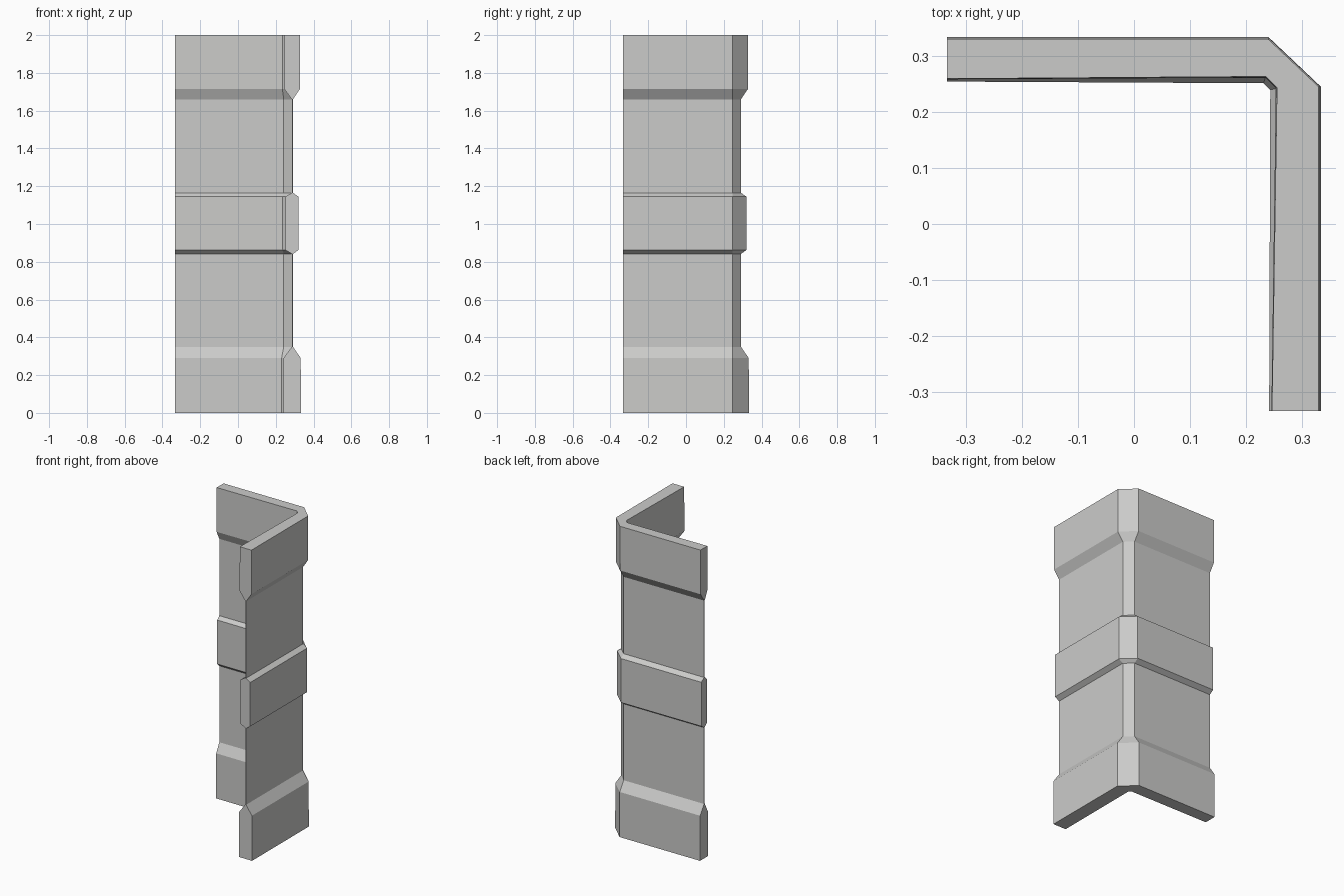
import bpy
import bmesh

if "Cube" in bpy.data.objects:
    bpy.data.objects.remove(bpy.data.objects["Cube"])

END = -0.333    # free ends of both arms
BEND = 0.245    # where the outer corner chamfer starts

# Levels: height, outer face, inner face at the bend, inner face at the free end
LEVELS = [
    (0.00, 0.333, 0.243, 0.241),   # base block
    (0.29, 0.332, 0.243, 0.241),
    (0.35, 0.291, 0.285, 0.285),   # lower thin panel
    (0.842, 0.291, 0.285, 0.285),
    (0.862, 0.320, 0.252, 0.251),  # middle band
    (1.145, 0.320, 0.252, 0.251),
    (1.165, 0.291, 0.285, 0.285),  # upper thin panel
    (1.66, 0.291, 0.285, 0.285),
    (1.715, 0.328, 0.253, 0.245),  # top block
    (2.00, 0.329, 0.255, 0.246),
]


def section(z, outer, inner_bend, inner_end):
    """L-shaped outline with a chamfered corner."""
    c = min(0.235, inner_bend - 0.012) if inner_bend < 0.27 else BEND - 0.003
    return [
        (END, outer, z), (BEND - 0.005, outer, z),
        (outer, BEND, z), (outer, END, z),
        (inner_end, END, z), (inner_bend, c + 0.008, z),
        (c, inner_bend + 0.008 if inner_bend < 0.27 else inner_bend, z),
        (END, inner_end + 0.013 if inner_bend < 0.27 else inner_end, z),
    ]


# Corner cladding: loft the L outline through all levels
bm = bmesh.new()
rings = [[bm.verts.new(p) for p in section(*lv)] for lv in LEVELS]
n = len(rings[0])
for low, high in zip(rings, rings[1:]):
    for i in range(n):
        j = (i + 1) % n
        bm.faces.new((low[i], low[j], high[j], high[i]))
bm.faces.new(rings[0])
bm.faces.new(rings[-1])
bmesh.ops.recalc_face_normals(bm, faces=bm.faces)

mesh = bpy.data.meshes.new("corner_cladding")
bm.to_mesh(mesh)
bm.free()
obj = bpy.data.objects.new("corner_cladding", mesh)
bpy.context.collection.objects.link(obj)

mat = bpy.data.materials.new("light grey")
mat.diffuse_color = (0.6, 0.6, 0.59, 1)
mat.use_nodes = True
mat.node_tree.nodes["Principled BSDF"].inputs["Base Color"].default_value = mat.diffuse_color
mesh.materials.append(mat)
